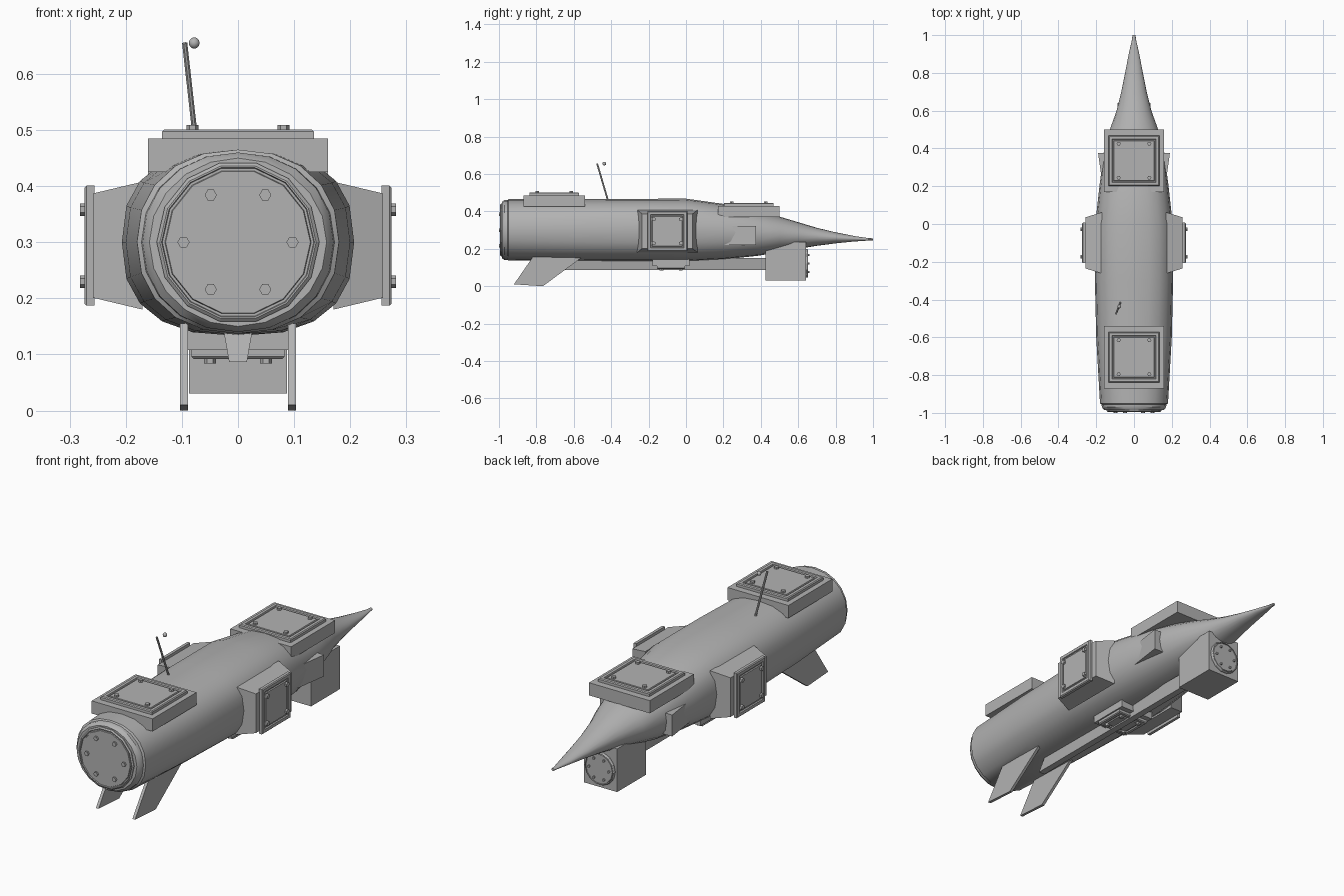
import bpy, bmesh, math
from mathutils import Matrix, Vector

cube = bpy.data.objects.get("Cube")
if cube:
    bpy.data.objects.remove(cube, do_unlink=True)

grey = bpy.data.materials.new("hull grey")
grey.use_nodes = True
COLOUR = (0.45, 0.45, 0.45, 1)
grey.diffuse_color = COLOUR
grey.node_tree.nodes["Principled BSDF"].inputs["Base Color"].default_value = COLOUR


def finish(name, bm, matrix=None, smooth=None):
    """Turn a bmesh into a coloured object."""
    bmesh.ops.recalc_face_normals(bm, faces=bm.faces[:])
    if matrix:
        bm.transform(matrix)
    mesh = bpy.data.meshes.new(name)
    bm.to_mesh(mesh)
    bm.free()
    mesh.materials.append(grey)
    obj = bpy.data.objects.new(name, mesh)
    bpy.context.collection.objects.link(obj)
    if smooth:
        bpy.ops.object.select_all(action='DESELECT')
        obj.select_set(True)
        bpy.context.view_layer.objects.active = obj
        bpy.ops.object.shade_smooth_by_angle(angle=math.radians(smooth))
    return obj


def loft(name, rings, matrix=None, smooth=None):
    """Skin a row of matching closed rings and cap both ends."""
    bm = bmesh.new()
    rows = [[bm.verts.new(p) for p in ring] for ring in rings]
    n = len(rows[0])
    for a, b in zip(rows, rows[1:]):
        for i in range(n):
            j = (i + 1) % n
            bm.faces.new((a[i], a[j], b[j], b[i]))
    bm.faces.new(rows[0])
    bm.faces.new(rows[-1])
    return finish(name, bm, matrix, smooth)


def rect(u, v, z):
    return [(-u, -v, z), (u, -v, z), (u, v, z), (-u, v, z)]


def disc(r, z, n=14):
    return [(r * math.cos(math.tau * i / n), r * math.sin(math.tau * i / n), z) for i in range(n)]


def place(x, y, z, rot=None):
    return Matrix.Translation((x, y, z)) @ (rot or Matrix.Identity(4))


def bolts(name, points, z, matrix, r=0.011):
    for x, y in points:
        loft(name, [disc(r, z - 0.004, 6), disc(r, z + 0.009, 6)], matrix @ place(x, y, 0))


def square_hatch(name, matrix, base, top, plate, depth, thick=0.016):
    """Raised mount, rimmed panel and four bolts; local z points outwards."""
    loft(name + "_mount", [rect(*base, -depth), rect(*top, 0)], matrix)
    u, v = plate
    loft(name + "_panel", [
        rect(u, v, -0.002), rect(u, v, thick * 0.75), rect(u - 0.004, v - 0.004, thick),
        rect(u - 0.018, v - 0.018, thick), rect(u - 0.02, v - 0.02, thick - 0.006),
        rect(u - 0.026, v - 0.026, thick - 0.006), rect(u - 0.028, v - 0.028, thick - 0.001)], matrix)
    bolts(name + "_bolt", [(a * u * 0.6, b * v * 0.68) for a in (-1, 1) for b in (-1, 1)],
          thick - 0.001, matrix)


def round_hatch(name, matrix, r):
    """Grooved round cover with a circle of six bolts."""
    loft(name, [disc(r, -0.01), disc(r, 0.006), disc(r * 0.96, 0.011), disc(r * 0.94, 0.011),
                disc(r * 0.93, 0.006), disc(r * 0.9, 0.006), disc(r * 0.89, 0.01)], matrix)
    ring = [(x, y) for x, y, _ in disc(r * 0.67, 0, 6)]
    bolts(name + "_bolt", ring, 0.009, matrix, r * 0.075)


# Hull stations: y, half width, bottom, top, squareness
stations = [
    (-0.985, 0.158, 0.150, 0.450, 2.0), (-0.97, 0.170, 0.140, 0.460, 2.1),
    (-0.955, 0.172, 0.140, 0.460, 2.1), (-0.95, 0.180, 0.137, 0.465, 2.2),
    (-0.6, 0.200, 0.135, 0.465, 2.4), (-0.3, 0.207, 0.133, 0.467, 2.5),
    (0.0, 0.205, 0.133, 0.468, 2.5), (0.2, 0.183, 0.143, 0.440, 2.4),
    (0.38, 0.160, 0.162, 0.400, 2.2), (0.5, 0.128, 0.182, 0.372, 2),
    (0.6, 0.092, 0.200, 0.342, 2), (0.7, 0.067, 0.216, 0.312, 2),
    (0.8, 0.047, 0.229, 0.288, 2), (0.9, 0.028, 0.239, 0.268, 2),
    (0.975, 0.011, 0.244, 0.257, 2), (1.0, 0.008, 0.245, 0.256, 2)]


def hull_ring(y, w, low, high, power, n=20):
    ring = []
    for i in range(n):
        c, s = math.cos(math.tau * i / n), math.sin(math.tau * i / n)
        x = math.copysign(abs(c) ** (2 / power), c) * w
        z = math.copysign(abs(s) ** (2 / power), s) * (high - low) / 2
        ring.append((x, y, (low + high) / 2 + z))
    return ring


loft("hull", [hull_ring(*s) for s in stations], smooth=35)

# Round end hatch and belly pod with its own hatch
round_hatch("end_hatch", place(0, -0.983, 0.3, Matrix.Rotation(math.pi / 2, 4, 'X')), 0.145)
loft("belly_pod", [rect(0.087, 0.108, 0.03), rect(0.087, 0.108, 0.235)], place(0, 0.533, 0))
round_hatch("pod_hatch", place(0, 0.642, 0.122, Matrix.Rotation(-math.pi / 2, 4, 'X')), 0.078)

# Top hatches
for name, y, z, depth in (("rear_top_hatch", -0.705, 0.485, 0.06), ("fore_top_hatch", 0.335, 0.43, 0.06)):
    square_hatch(name, place(0, y, z), (0.16, 0.165), (0.16, 0.165), (0.135, 0.133), depth)

# Belly hatch
square_hatch("belly_hatch", place(0, -0.08, 0.108, Matrix.Rotation(math.pi, 4, 'Y')),
             (0.09, 0.1), (0.09, 0.1), (0.083, 0.075), 0.04)

# Side hatches, intakes and fins on both sides
for side, label in ((1, "left"), (-1, "right")):
    turn = Matrix.Rotation(side * math.pi / 2, 4, 'Y')
    square_hatch(label + "_side_hatch", place(side * 0.258, -0.1, 0.294, turn),
                 (0.114, 0.162), (0.093, 0.135), (0.107, 0.107), 0.088)
    intake = [(0.10, 0.18), (0.163, 0.18), (0.19, 0.375), (0.10, 0.375)]
    loft(label + "_intake", [[(side * x, y, z) for x, y in intake] for z in (0.22, 0.322)])
    fin = [(-0.82, 0.155), (-0.92, 0.01), (-0.765, 0.0), (-0.555, 0.155)]
    loft(label + "_fin", [[(side * 0.096 + dx, y, z) for y, z in fin] for dx in (-0.007, 0.007)])

# Keel
loft("keel", [[(-0.027, y0, 0.15), (0.027, y0, 0.15), (0.016, y1, 0.087), (-0.016, y1, 0.087)]
              for y0, y1 in ((-0.6, -0.66), (0.45, 0.45))])

# Aerial with a small ball beside its tip
foot, tip = Vector((-0.072, -0.415, 0.45)), Vector((-0.095, -0.475, 0.655))
rod = tip - foot
loft("aerial", [disc(0.005, 0, 8), disc(0.005, rod.length, 8)],
     Matrix.Translation(foot) @ rod.to_track_quat('Z', 'Y').to_matrix().to_4x4())
ball = bmesh.new()
bmesh.ops.create_uvsphere(ball, u_segments=10, v_segments=8, radius=0.01)
finish("aerial_ball", ball, place(-0.078, -0.437, 0.655), 60)
